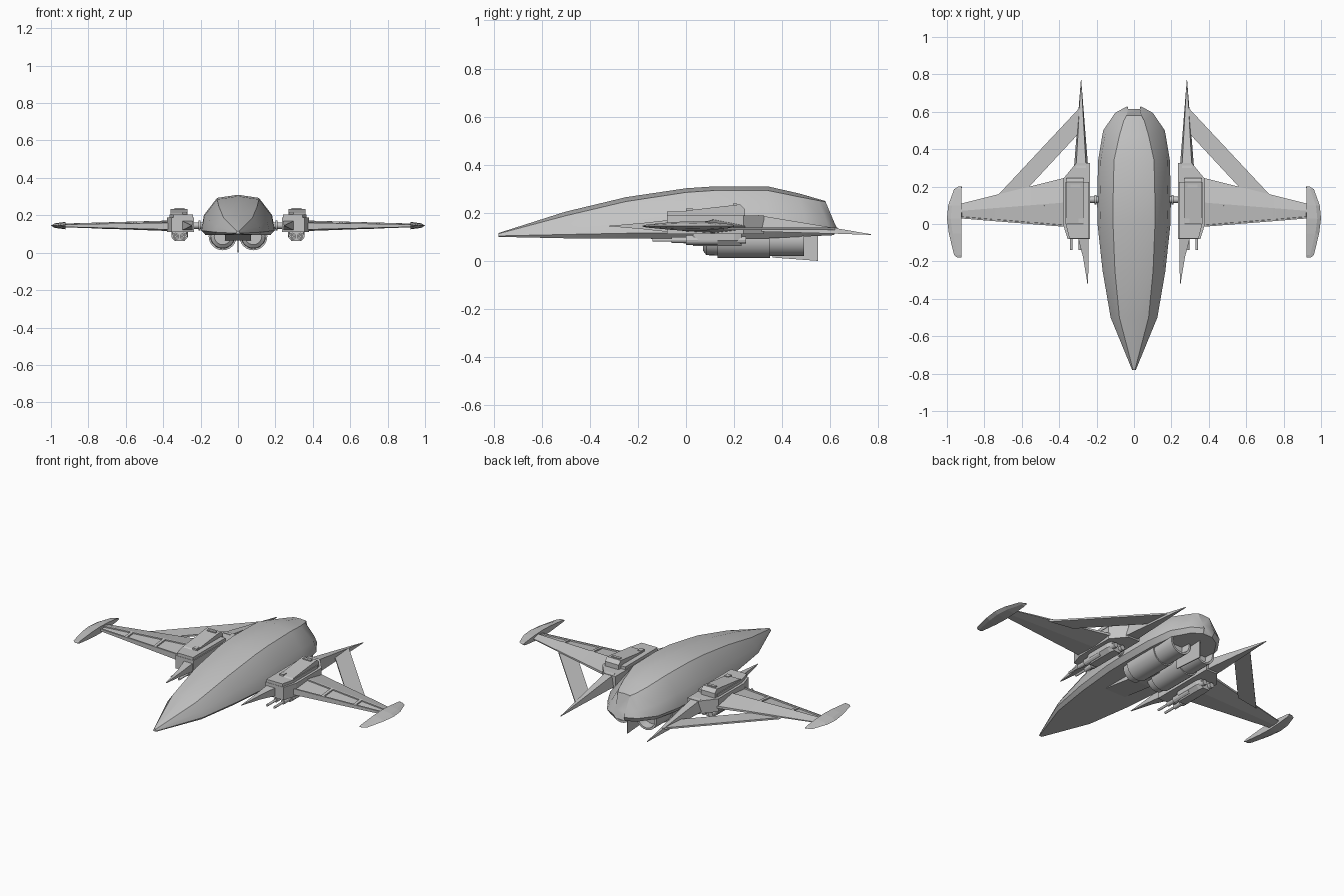
import bpy, bmesh, math

cube = bpy.data.objects.get("Cube")
if cube:
    bpy.data.objects.remove(cube, do_unlink=True)

grey = bpy.data.materials.new("hull_grey")
grey.use_nodes = True
grey.diffuse_color = (0.55, 0.55, 0.55, 1)
grey.node_tree.nodes["Principled BSDF"].inputs["Base Color"].default_value = (0.55, 0.55, 0.55, 1)


def loft(name, rings, mirror=True, edit=None, smooth=False):
    """Skin equal-length closed rings of points and cap both ends."""
    bm = bmesh.new()
    loops = [[bm.verts.new(p) for p in ring] for ring in rings]
    n = len(rings[0])
    for a, b in zip(loops, loops[1:]):
        for i in range(n):
            j = (i + 1) % n
            bm.faces.new((a[i], a[j], b[j], b[i]))
    bm.faces.new(loops[0])
    bm.faces.new(loops[-1])
    bmesh.ops.recalc_face_normals(bm, faces=bm.faces)
    if edit:
        edit(bm)
    mesh = bpy.data.meshes.new(name)
    bm.to_mesh(mesh)
    bm.free()
    mesh.materials.append(grey)
    ob = bpy.data.objects.new(name, mesh)
    bpy.context.collection.objects.link(ob)
    if mirror:
        ob.modifiers.new("mirror", 'MIRROR').use_mirror_merge = False
    if smooth:
        bpy.ops.object.select_all(action='DESELECT')
        ob.select_set(True)
        bpy.context.view_layer.objects.active = ob
        bpy.ops.object.shade_smooth_by_angle(angle=math.radians(28))
    return ob


def plate(name, outline, z0, z1, mirror=True):
    return loft(name, [[(x, y, z) for x, y in outline] for z in (z0, z1)], mirror)


def side_plate(name, outline, x0, x1, mirror=True):
    return loft(name, [[(x, y, z) for y, z in outline] for x in (x0, x1)], mirror)


def turned(name, a, b, profile, axis='Y', sides=24):
    """Turned part along an axis; a, b are the centre in the other two axes."""
    rings = []
    for d, r in profile:
        ring = []
        for k in range(sides):
            t = 2 * math.pi * k / sides
            u, v = a + r * math.cos(t), b + r * math.sin(t)
            ring.append((u, d, v) if axis == 'Y' else (d, u, v))
        rings.append(ring)
    return loft(name, rings, smooth=True)


# Main hull: y, skirt width, rim width, panel width, crown z, panel z, rim z, skirt z
stations = [
    (-.78, .010, .008, .005, .116, .113, .109, .104),
    (-.50, .125, .112, .078, .205, .188, .140, .110),
    (-.25, .168, .154, .102, .265, .247, .174, .115),
    (0, .195, .180, .112, .302, .285, .197, .118),
    (.12, .197, .182, .112, .310, .293, .202, .120),
    (.34, .192, .178, .107, .310, .293, .202, .123),
    (.50, .165, .152, .078, .280, .266, .184, .128),
    (.595, .100, .092, .055, .257, .251, .170, .132),
    (.63, .035, .032, .040, .249, .246, .163, .134),
]
rings = []
for y, w, wr, wp, zt, zp, zr, zs in stations:
    back = max(0, y - .34)
    yp, yr = y - back * .17, y - back * .05
    zb = .100 if y < -.6 else .094 + back * .045
    half = [(wp, yp, zp), (wr, yr, zr), (w, y, zs), (w * .88, yr, zb)]
    rings.append([(0, yp, zt)] + half + [(-x, v, z) for x, v, z in reversed(half)])
loft("main_hull", rings, mirror=False, smooth=True)

# Belly gear
side_plate("belly_keel", [(-.18, .097), (.05, .065), (.2, .065), (.2, .1)], -.07, .07, False)
side_plate("belly_fin", [(.36, .11), (.36, .014), (.55, 0), (.55, .115)], -.003, .003, False)
turned("belly_engine", .082, .088,
       [(.07, .045), (.085, .064), (.13, .066), (.13, .075), (.35, .075),
        (.35, .068), (.49, .068), (.49, .056), (.44, .05)])

# Axle between hull and wing pod
turned("pod_axle", .13, .145, [(.17, .017), (.2, .017), (.2, .026), (.212, .026),
                               (.212, .017), (.25, .017)], 'X', 16)

# Wing pod with sloped tail and raised cover
plate("pod_body", [(.235, -.08), (.355, -.08), (.38, 0), (.38, .24), (.31, .325), (.235, .325)],
      .112, .188)
plate("pod_shoulder", [(.24, -.078), (.345, -.078), (.365, 0), (.365, .225), (.24, .225)],
      .188, .205)
side_plate("pod_cover", [(-.01, .2), (.005, .21), (.225, .235), (.245, .215), (.245, .185)],
           .27, .36)
plate("pod_cover_latch", [(.285, .195), (.34, .195), (.34, .212), (.285, .212)], .225, .238)
plate("pod_hinge", [(.272, .0), (.298, .0), (.298, .03), (.272, .03)], .205, .217)

# Spikes ahead of and behind the pod
loft("rear_spike", [[(.283 - w, y, lo), (.283 + w, y, lo), (.283 + w * .7, y, hi), (.283 - w * .7, y, hi)]
                    for y, w, lo, hi in ((.3, .038, .122, .19), (.63, .012, .113, .135),
                                         (.77, .001, .108, .111))])
loft("front_spike", [[(a, y, .145 - h), (b, y, .145 - h), (b, y, .145 + h), (a, y, .145 + h)]
                     for y, a, b, h in ((-.07, .243, .3, .025), (-.18, .244, .272, .013),
                                        (-.32, .245, .249, .001))])

# Guns slung under the pod
loft("gun_housing", [[(.312 + x * s, y, z) for x, z in
                      ((-.044, .115), (.044, .115), (.044, .085), (.025, .062),
                       (-.025, .062), (-.044, .085))]
                     for y, s in ((.03, .85), (.05, 1), (.2, 1), (.23, .8))])
for i, x in enumerate((.289, .336)):
    turned("gun_barrel_%d" % (i + 1), x, .087,
           [(-.14, .007), (-.06, .007), (-.06, .013), (0, .013), (0, .02), (.13, .02),
            (.13, .015), (.25, .015)], sides=12)


# Wing with recessed panels between leading edge and ridge
def recess(bm):
    bm.normal_update()
    panels = [f for f in bm.faces if f.normal.z > .8 and f.calc_center_median().y < .07]
    bmesh.ops.inset_individual(bm, faces=panels, thickness=.012, depth=0)
    bmesh.ops.inset_individual(bm, faces=panels, thickness=.001, depth=-.007)


def blend(a, b, t):
    return a + (b - a) * t


sections = []
for x in (.37, .55, .75, .93):
    t = (x - .37) / .56
    lead, ridge, trail = blend(-.015, .03, t), blend(.115, .07, t), blend(.247, .108, t)
    sections.append([(x, lead, blend(.124, .138, t)), (x, lead, blend(.16, .151, t)),
                     (x, ridge, blend(.172, .156, t)), (x, trail, blend(.146, .146, t)),
                     (x, trail, blend(.132, .142, t)), (x, ridge, blend(.116, .136, t))])
loft("wing", sections, edit=recess)

# Swept brace from wing to rear spike
plate("wing_brace", [(.283, .63), (.727, .155), (.578, .18), (.295, .485)], .128, .138)

# Crescent wing tip, thick inside and sharp outside
tip = [(.2, .965, .004), (.186, .962, .008), (.1, .993, .017), (.03, 1.0, .02),
       (-.05, .99, .017), (-.165, .962, .006), (-.18, .945, .002)]
loft("wing_tip", [[(.922, y, .145 - h), (x - .02, y, .145 - h * .6), (x, y, .145),
                   (x - .02, y, .145 + h * .6), (.922, y, .145 + h)]
                  for y, x, h in ((y, max(x, .945) if abs(y) < .19 else .94, h) for y, x, h in tip)])
